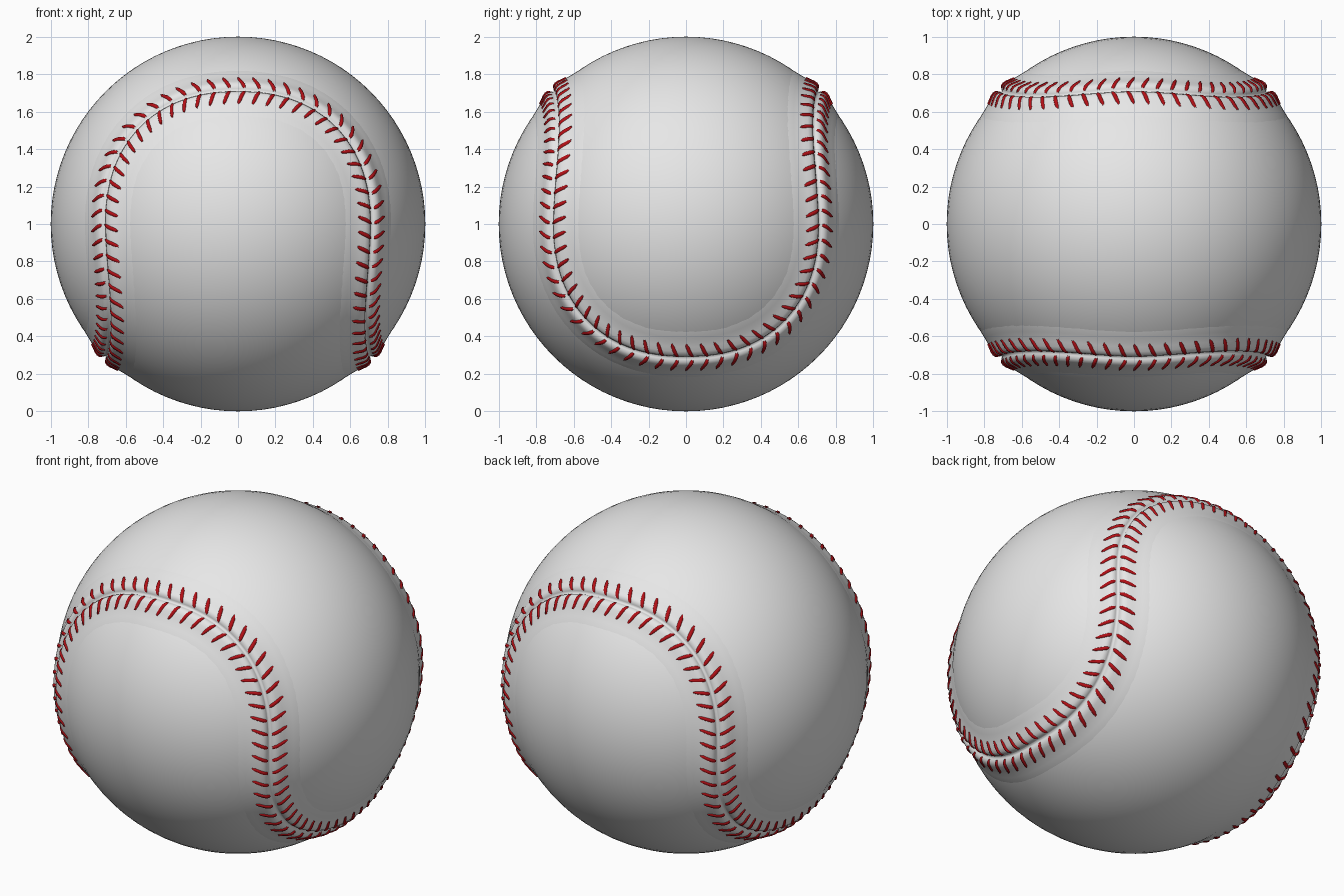
import bpy, math
from mathutils import Vector

if "Cube" in bpy.data.objects:
    bpy.data.objects.remove(bpy.data.objects["Cube"])

CENTRE = Vector((0, 0, 1))
STITCHES = 116        # stitch pairs round the seam
STEPS = STITCHES * 4  # seam samples


def material(name, rgb):
    m = bpy.data.materials.new(name)
    m.diffuse_color = (*rgb, 1)
    m.use_nodes = True
    m.node_tree.nodes["Principled BSDF"].inputs["Base Color"].default_value = m.diffuse_color
    return m


white = material("white_leather", (0.8, 0.8, 0.8))
red = material("red_thread", (0.45, 0.005, 0.008))


# Seam path: one eighth is a rounded-square arc on the sphere, the rest is symmetry
def seam_eighth(a, n=2.25):
    r = 0.7071 * (math.cos(a) ** n + math.sin(a) ** n) ** (-1 / n)
    x, z = r * math.sin(a), r * math.cos(a)
    return Vector((x, -math.sqrt(1 - x * x - z * z), z))


N = 200
half = [seam_eighth(math.pi / 2 * i / N) for i in range(N)]
half.append(Vector((0.7071, -0.7071, 0)))
quarter = half + [Vector((-p.y, -p.x, -p.z)) for p in reversed(half[1:-1])]
path = []
for _ in range(4):
    path += quarter
    quarter = [Vector((-p.y, p.x, -p.z)) for p in quarter]
path.append(path[0])

# Even spacing along the seam
lengths = [0.0]
for a, b in zip(path, path[1:]):
    lengths.append(lengths[-1] + (b - a).length)
seam, j = [], 0
for i in range(STEPS):
    d = lengths[-1] * i / STEPS
    while lengths[j + 1] < d:
        j += 1
    f = (d - lengths[j]) / (lengths[j + 1] - lengths[j])
    seam.append(path[j].lerp(path[j + 1], f).normalized())

# Cross-section of the raised seam: (distance from seam, height)
PROFILE = [(0, -0.004), (0.01, 0.011), (0.022, 0.02), (0.036, 0.024), (0.055, 0.021),
           (0.08, 0.013), (0.105, 0.007), (0.135, 0.003), (0.165, 0.0005), (0.185, -0.003)]


def height(u):
    u = abs(u)
    for (a, ha), (b, hb) in zip(PROFILE, PROFILE[1:]):
        if u <= b:
            return ha + (hb - ha) * (u - a) / (b - a)
    return PROFILE[-1][1]


def on_ball(i, u, along=0.0, lift=0.0):
    """Point beside seam sample i: u sideways, along forwards, lift outwards."""
    s = i + along * STEPS / lengths[-1]
    k = math.floor(s)
    f = s - k
    p = seam[k % STEPS].lerp(seam[(k + 1) % STEPS], f).normalized()
    t0 = seam[(k + 1) % STEPS] - seam[(k - 1) % STEPS]
    t1 = seam[(k + 2) % STEPS] - seam[k % STEPS]
    side = p.cross(t0.lerp(t1, f)).normalized()
    return CENTRE + (p * math.cos(u) + side * math.sin(u)) * (1 + height(u) + lift)


def mesh_object(name, verts, faces, mat):
    me = bpy.data.meshes.new(name)
    me.from_pydata(verts, [], faces)
    me.materials.append(mat)
    me.shade_smooth()
    ob = bpy.data.objects.new(name, me)
    bpy.context.collection.objects.link(ob)
    return ob


# Ball body
bpy.ops.mesh.primitive_uv_sphere_add(segments=96, ring_count=48, radius=1, location=CENTRE)
ball = bpy.context.object
ball.name = "ball_body"
ball.data.materials.append(white)
bpy.ops.object.shade_smooth()

# Raised leather seam with a groove along its middle
offsets = [-u for u, h in reversed(PROFILE[1:])] + [u for u, h in PROFILE]
W = len(offsets)
verts = [on_ball(i, u) for i in range(STEPS) for u in offsets]
faces = []
for i in range(STEPS):
    a, b = i * W, (i + 1) % STEPS * W
    faces += [(a + k, b + k, b + k + 1, a + k + 1) for k in range(W - 1)]
# orient outward
n = (verts[faces[0][1]] - verts[faces[0][0]]).cross(verts[faces[0][3]] - verts[faces[0][0]])
if n.dot(verts[faces[0][0]] - CENTRE) < 0:
    faces = [f[::-1] for f in faces]
mesh_object("raised_seam", verts, faces, white)

# Stitches: slanted, tapered threads lying on both flanks of the seam
SHAPE = [(0.012, 0.006), (0.022, 0.011), (0.036, 0.012), (0.055, 0.012),
         (0.08, 0.011), (0.098, 0.004)]  # (distance from seam, half width)
for name, sign in (("stitches_left", -1), ("stitches_right", 1)):
    verts, faces = [], []
    for s in range(STITCHES):
        base = len(verts)
        for u, w in SHAPE:
            lag = -0.4 * u
            for along, lift in ((-w, -0.003), (-w * 0.6, 0.006), (w * 0.6, 0.006), (w, -0.003)):
                verts.append(on_ball(s * 4 + 2, sign * u, lag + along, lift))
        for r in range(len(SHAPE) - 1):
            for c in range(3):
                q = base + r * 4 + c
                f = (q, q + 1, q + 5, q + 4)
                faces.append(f)
    mid = faces[1]
    n = (verts[mid[1]] - verts[mid[0]]).cross(verts[mid[3]] - verts[mid[0]])
    if n.dot(verts[mid[0]] - CENTRE) < 0:
        faces = [f[::-1] for f in faces]
    mesh_object(name, verts, faces, red)
